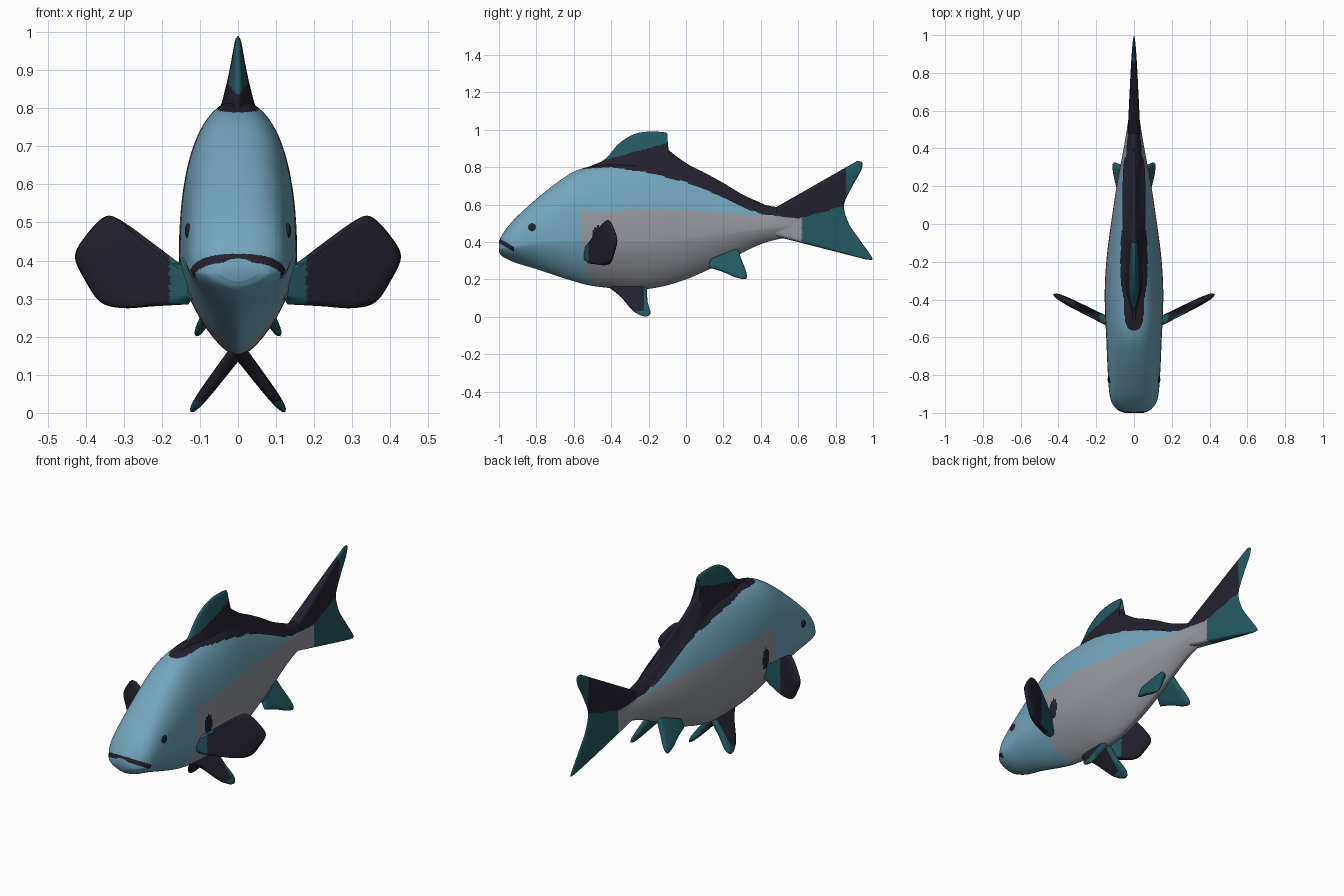
import bpy, bmesh, math
from mathutils import Vector

if "Cube" in bpy.data.objects:
    bpy.data.objects.remove(bpy.data.objects["Cube"])


def material(name, rgb):
    m = bpy.data.materials.new(name)
    m.diffuse_color = (*rgb, 1)
    m.use_nodes = True
    m.node_tree.nodes["Principled BSDF"].inputs["Base Color"].default_value = m.diffuse_color
    return m


BLUE, GREY, DARK, TEAL = range(4)
MATS = [material("light blue", (0.17, 0.38, 0.50)),
        material("belly grey", (0.30, 0.31, 0.345)),
        material("dark slate", (0.017, 0.015, 0.026)),
        material("deep teal", (0.018, 0.100, 0.120))]


def spline(pts, t):
    """Catmull-Rom point at t in 0..1"""
    f = t * (len(pts) - 1)
    i = min(int(f), len(pts) - 2)
    f -= i
    b, c = pts[i], pts[i + 1]
    a = pts[i - 1] if i else [2 * p - q for p, q in zip(b, c)]
    d = pts[i + 2] if i + 2 < len(pts) else [2 * q - p for p, q in zip(b, c)]
    return [0.5 * (2 * q + (r - p) * f + (2 * p - 5 * q + 4 * r - s) * f * f
                   + (3 * q - p - 3 * r + s) * f ** 3)
            for p, q, r, s in zip(a, b, c, d)]


def line(pts, x):
    """Piecewise linear height at x"""
    for (x0, z0), (x1, z1) in zip(pts, pts[1:]):
        if x <= x1:
            return z0 + (z1 - z0) * max(0, (x - x0) / (x1 - x0))
    return pts[-1][1]


def finish(bm, name, rule):
    bmesh.ops.remove_doubles(bm, verts=bm.verts, dist=1e-5)
    bmesh.ops.recalc_face_normals(bm, faces=bm.faces)
    for f in bm.faces:
        f.smooth = True
        f.material_index = rule(f.calc_center_median(), f.normal)
    me = bpy.data.meshes.new(name)
    bm.to_mesh(me)
    bm.free()
    for m in MATS:
        me.materials.append(m)
    ob = bpy.data.objects.new(name, me)
    bpy.context.collection.objects.link(ob)
    return ob


# Body stations: y, top, bottom, half width, roundness of the upper half
BODY = [(-1, .405, .345, .05, 2.3), (-.985, .435, .325, .085, 2.4),
        (-.95, .485, .305, .115, 2.5), (-.9, .54, .285, .13, 2.5),
        (-.8, .63, .255, .138, 2.5), (-.7, .71, .222, .143, 2.5),
        (-.6, .775, .19, .147, 2.5), (-.5, .805, .165, .152, 2.4),
        (-.35, .82, .15, .155, 2.2), (-.18, .82, .152, .145, 2.0),
        (0, .78, .2, .122, 1.8), (.2, .695, .29, .092, 1.7),
        (.4, .605, .388, .055, 1.7), (.55, .58, .425, .03, 1.8),
        (.66, .57, .435, .012, 2)]
STRIPE = [(-.56, .79), (-.4, .8), (-.2, .77), (0, .72), (.2, .64), (.4, .55), (.6, .525), (.84, .59)]
FLANK = [(-.57, .56), (-.2, .575), (0, .57), (.2, .555), (.4, .54), (.6, .525)]
GILL = [(.15, -.47), (.2, -.51), (.32, -.555), (.56, -.565)]


def section(t, a):
    y, top, bot, w, n = spline(BODY, t)
    mid = bot + .38 * (top - bot)
    c, s = math.cos(a), math.sin(a)
    n, h = (n, top - mid) if s > 0 else (1.5, mid - bot)
    r = (abs(c) ** n + abs(s) ** n) ** (-1 / n)
    return Vector((w * r * c, y, mid + h * r * s))


def body_rule(p, n):
    if p.y < -.92 and abs(p.z - .408 + .6 * (p.y + 1)) < .013:
        return DARK                                   # mouth line
    if p.y > -.57 and p.z > line(STRIPE, p.y):
        return DARK                                   # back stripe
    if ((p.y + .47) / .03) ** 2 + ((p.z - .43) / .055) ** 2 < 1:
        return DARK                                   # patch behind the side fin
    if p.y > line(GILL, p.z) and p.z < line(FLANK, p.y):
        return GREY
    return BLUE


RINGS, SIDES = 14 * 16, 180
bm = bmesh.new()
rings = [[bm.verts.new(section(i / RINGS, 2 * math.pi * j / SIDES)) for j in range(SIDES)]
         for i in range(RINGS + 1)]
for a, b in zip(rings, rings[1:]):
    for j in range(SIDES):
        k = (j + 1) % SIDES
        bm.faces.new((a[j], a[k], b[k], b[j]))
bm.faces.new(rings[0])
bm.faces.new(rings[-1])
finish(bm, "body", body_rule)


def fin(name, root, tip, place, normal, thick, rule, power=1, nu=32, nv=96):
    """Ruled plate from a root curve to an edge curve, thinning to its rim"""
    bm = bmesh.new()
    normal = Vector(normal).normalized()
    for side in (1, -1):
        grid = []
        for j in range(nv + 1):
            v = j / nv
            r, e = spline(root, v), spline(tip, v)
            row = []
            for i in range(nu + 1):
                s = i / nu
                h = thick[1] + (thick[0] - thick[1]) * (1 - s) ** power
                h *= math.sqrt(max(0, (1 - s ** 8) * (1 - abs(2 * v - 1) ** 10)))
                p = place(r[0] + (e[0] - r[0]) * s, r[1] + (e[1] - r[1]) * s)
                row.append(bm.verts.new(p + normal * h * side))
            grid.append(row)
        for a, b in zip(grid, grid[1:]):
            for i in range(nu):
                bm.faces.new((a[i], a[i + 1], b[i + 1], b[i]))
    return finish(bm, name, rule)


def flat(y, z):
    return Vector((0, y, z))


# Dorsal fin with the ridge running down the back
fin("dorsal_fin", [(-.56, .74), (-.3, .76), (-.05, .74), (.15, .66), (.4, .54)],
    [(-.57, .785), (-.5, .81), (-.43, .845), (-.36, .925), (-.28, .975), (-.2, .99),
     (-.11, .985), (-.1, .965), (-.12, .93), (-.09, .89), (-.04, .85), (.02, .81),
     (.1, .77), (.2, .715), (.3, .655), (.42, .6)],
    flat, (1, 0, 0), (.06, .012),
    lambda p, n: TEAL if p.z > .84 + .27 * (p.y + .43) and p.y < -.09 else DARK, 1.6)


# Forked tail fin
def tail_rule(p, n):
    if p.y > .855:
        return TEAL
    if p.z > line(STRIPE, p.y):
        return DARK
    return GREY if p.y < .62 else TEAL


fin("tail_fin", [(.48, .585), (.48, .5), (.48, .43)],
    [(.915, .833), (.942, .825), (.935, .78), (.885, .69), (.845, .595), (.87, .5),
     (.93, .41), (.99, .325), (.995, .305), (.96, .307)],
    flat, (1, 0, 0), (.034, .009), tail_rule, nu=64)

for s, label in ((1, "right"), (-1, "left")):
    # Pectoral fins, spread sideways and swept back
    fin("pectoral_fin_" + label, [(.12, .30), (.12, .38)],
        [(.13, .285), (.22, .28), (.30, .275), (.36, .29), (.40, .345), (.428, .41),
         (.40, .465), (.35, .515), (.31, .505), (.26, .45), (.21, .40), (.13, .39)],
        lambda x, z: Vector((s * x, -.51 + .5 * (x - .15), z)), (-.45 * s, .9, 0), (.024, .02),
        lambda p, n: TEAL if abs(p.x) < .18 or (n.y > .3 and abs(p.x) < .27) else DARK)
    # Pelvic fins under the belly
    fin("pelvic_fin_" + label, [(-.4, .175), (-.22, .175)],
        [(-.42, .165), (-.35, .11), (-.28, .03), (-.22, .002), (-.19, .02), (-.205, .08), (-.21, .165)],
        lambda y, z: Vector((s * (.012 + (.15 - z) * .76), y, z)), (s, 0, .76), (.02, .014),
        lambda p, n: TEAL if p.y > -.225 or p.z < .03 else DARK)
    # Paired rear fins
    fin("rear_fin_" + label, [(.13, .3), (.28, .36)],
        [(.12, .265), (.2, .24), (.27, .21), (.32, .203), (.322, .24), (.295, .31), (.28, .36)],
        lambda y, z: Vector((s * (.04 + (.33 - z) * .55), y, z)), (s, 0, .55), (.018, .013),
        lambda p, n: TEAL)
    # Eyes, set on the head surface at the station nearest the eye height
    at = min((section(.285 + k * .0005, math.radians(a)) for k in range(-30, 10) for a in range(0, 80)),
             key=lambda p: abs(p.y + .83) + abs(p.z - .48))
    bm = bmesh.new()
    bmesh.ops.create_uvsphere(bm, u_segments=20, v_segments=12, radius=.02)
    for v in bm.verts:
        v.co = Vector((v.co.x * .4 + s * at.x, v.co.y + at.y, v.co.z + at.z))
    finish(bm, "eye_" + label, lambda p, n: DARK)
